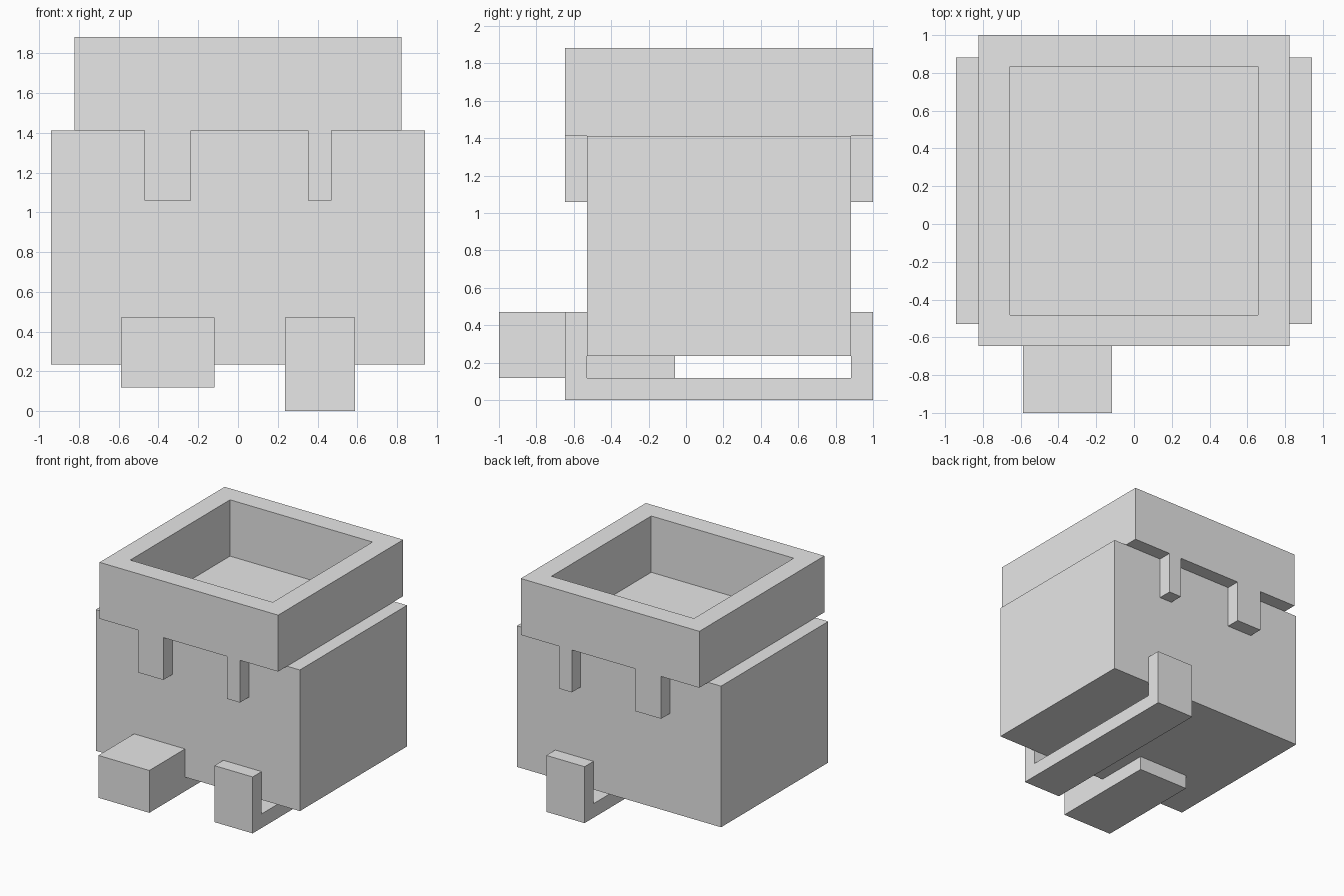
import bpy
import bmesh

cube = bpy.data.objects.get("Cube")
if cube:
    bpy.data.objects.remove(cube, do_unlink=True)

U = 2 / 17  # one block unit

grey = bpy.data.materials.new("light_grey")
grey.diffuse_color = (0.8, 0.8, 0.8, 1)
grey.use_nodes = True
grey.node_tree.nodes["Principled BSDF"].inputs["Base Color"].default_value = (0.8, 0.8, 0.8, 1)


def add_object(name, bm):
    bmesh.ops.recalc_face_normals(bm, faces=bm.faces)
    mesh = bpy.data.meshes.new(name)
    bm.to_mesh(mesh)
    bm.free()
    mesh.materials.append(grey)
    obj = bpy.data.objects.new(name, mesh)
    bpy.context.collection.objects.link(obj)
    return obj


def box(name, x, y, z):
    """Box from (low, high) ranges in block units."""
    bm = bmesh.new()
    bmesh.ops.create_cube(bm, size=1)
    for v in bm.verts:
        v.co = [U * r[0 if c < 0 else 1] for c, r in zip(v.co, (x, y, z))]
    return add_object(name, bm)


def prism(name, profile, x):
    """Side profile of (y, z) points extruded along x, in block units."""
    bm = bmesh.new()
    face = bm.faces.new([bm.verts.new((U * x[0], U * y, U * z)) for y, z in profile])
    new = bmesh.ops.extrude_face_region(bm, geom=[face])["geom"]
    verts = [g for g in new if isinstance(g, bmesh.types.BMVert)]
    bmesh.ops.translate(bm, verts=verts, vec=(U * (x[1] - x[0]), 0, 0))
    return add_object(name, bm)


# Body
box("body", (-8, 8), (-4.5, 7.5), (2, 12))

# Square rim: inset the top of a block and sink it to the body top
rim = box("rim", (-7, 7), (-5.5, 8.5), (12, 16))
bm = bmesh.new()
bm.from_mesh(rim.data)
bm.faces.ensure_lookup_table()
top = max(bm.faces, key=lambda f: f.calc_center_median().z)
bmesh.ops.inset_region(bm, faces=[top], thickness=2 * U)
well = bmesh.ops.extrude_face_region(bm, geom=[top])["geom"]
bmesh.ops.translate(bm, verts=[g for g in well if isinstance(g, bmesh.types.BMVert)],
                    vec=(0, 0, -3.99 * U))
if top.is_valid:
    bmesh.ops.delete(bm, geom=[top], context='FACES_ONLY')
bm.to_mesh(rim.data)
bm.free()

# Drips hanging from the rim, front and back
for side, y in (("front", (-5.5, -4.5)), ("back", (7.5, 8.5))):
    box(side + "_wide_drip", (-4, -2), y, (9, 12))
    box(side + "_narrow_drip", (3, 4), y, (9, 12))

# Foot block sticking out in front
box("foot_block", (-5, -1), (-8.5, -0.5), (1, 4))

# U-shaped strap under the body
prism("strap", [(-5.5, 0), (8.5, 0), (8.5, 4), (7.5, 4),
                (7.5, 1), (-4.5, 1), (-4.5, 4), (-5.5, 4)], (2, 5))
